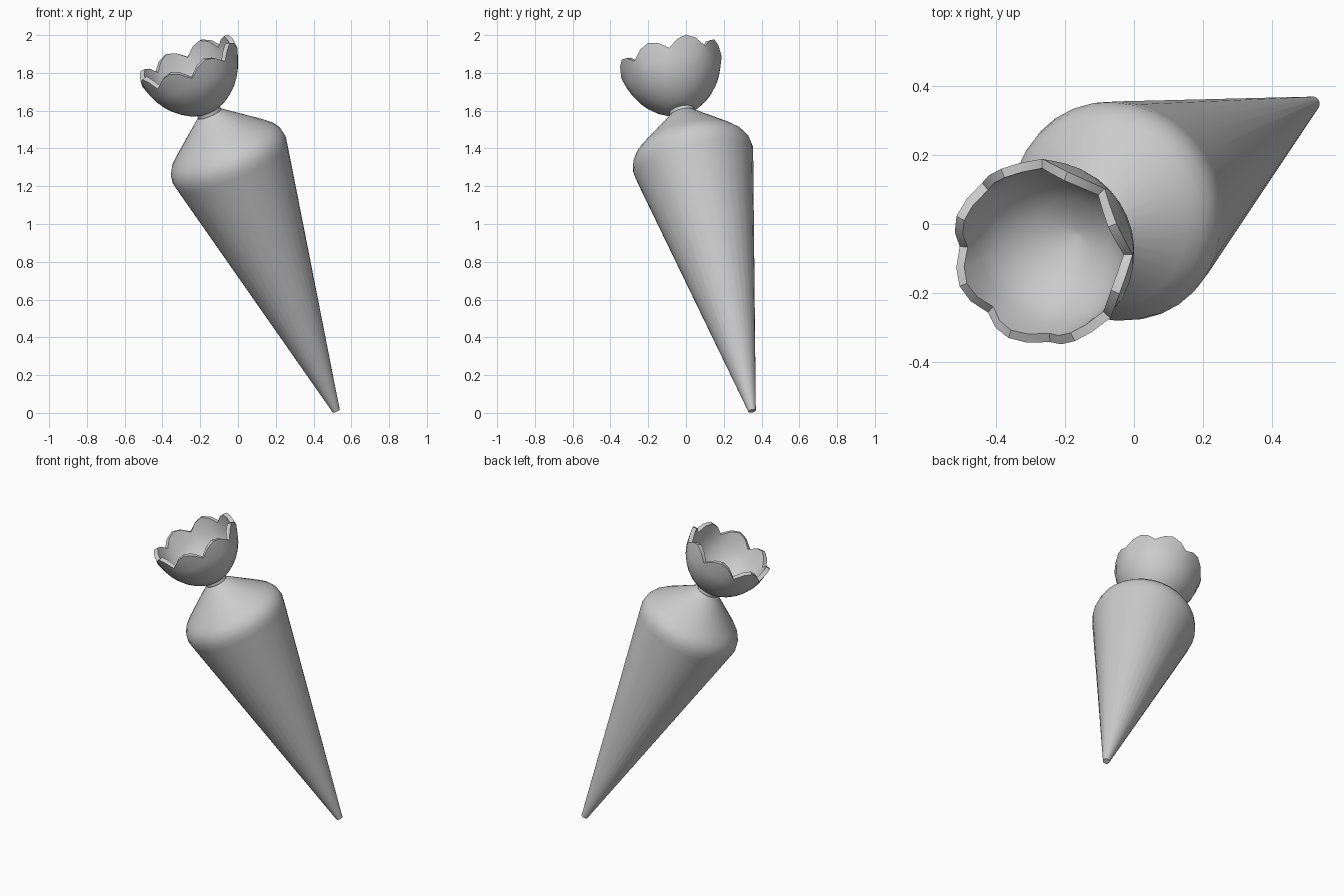
import bpy, math
from mathutils import Vector

if "Cube" in bpy.data.objects:
    bpy.data.objects.remove(bpy.data.objects["Cube"])

SIDES = 32
PETALS = 8
TIP = Vector((0.52, 0.35, 0.01))
AXIS = Vector((-0.383, -0.211, 0.899)).normalized()
TILT = Vector((0, 0, 1)).rotation_difference(AXIS)


def lathe(name, profile, closed_start=True, closed_end=True):
    """Revolve (radius, height, petal_rise) rows about the tilted axis."""
    verts, faces = [], []
    for r, h, rise in profile:
        for i in range(SIDES):
            a = 2 * math.pi * i / SIDES
            lift = rise * abs(math.sin(PETALS * a / 2))
            verts.append((r * math.cos(a), r * math.sin(a), h + lift))
    for j in range(len(profile) - 1):
        for i in range(SIDES):
            k = (i + 1) % SIDES
            faces.append((j * SIDES + i, j * SIDES + k,
                          (j + 1) * SIDES + k, (j + 1) * SIDES + i))
    if closed_start:
        faces.append(tuple(reversed(range(SIDES))))
    if closed_end:
        n = (len(profile) - 1) * SIDES
        faces.append(tuple(range(n, n + SIDES)))
    me = bpy.data.meshes.new(name)
    me.from_pydata(verts, [], faces)
    ob = bpy.data.objects.new(name, me)
    bpy.context.collection.objects.link(ob)
    ob.rotation_mode = 'QUATERNION'
    ob.rotation_quaternion = TILT
    ob.location = TIP
    bpy.ops.object.select_all(action='DESELECT')
    ob.select_set(True)
    bpy.context.view_layer.objects.active = ob
    bpy.ops.object.shade_smooth_by_angle(angle=math.radians(35))
    return ob


# long tapered body with rounded shoulder
lathe("cone_body", [(0.02, 0, 0), (0.317, 1.44, 0), (0.324, 1.482, 0),
                    (0.316, 1.525, 0), (0.295, 1.56, 0), (0.262, 1.592, 0),
                    (0.068, 1.75, 0)])

# narrow collar between body and cup
lathe("neck_collar", [(0.066, 1.735, 0), (0.066, 1.772, 0)])

# open cup with scalloped rim: outer wall, rim, inner wall
lathe("scalloped_cup", [
    (0.058, 1.765, 0), (0.103, 1.784, 0), (0.146, 1.813, 0), (0.183, 1.847, 0),
    (0.212, 1.884, 0), (0.237, 1.927, 0), (0.256, 1.975, 0),
    (0.272, 2.022, 0.062), (0.245, 2.026, 0.062),
    (0.23, 1.977, 0), (0.209, 1.93, 0), (0.184, 1.893, 0),
    (0.152, 1.858, 0), (0.112, 1.828, 0), (0.06, 1.802, 0), (0.008, 1.785, 0)])
